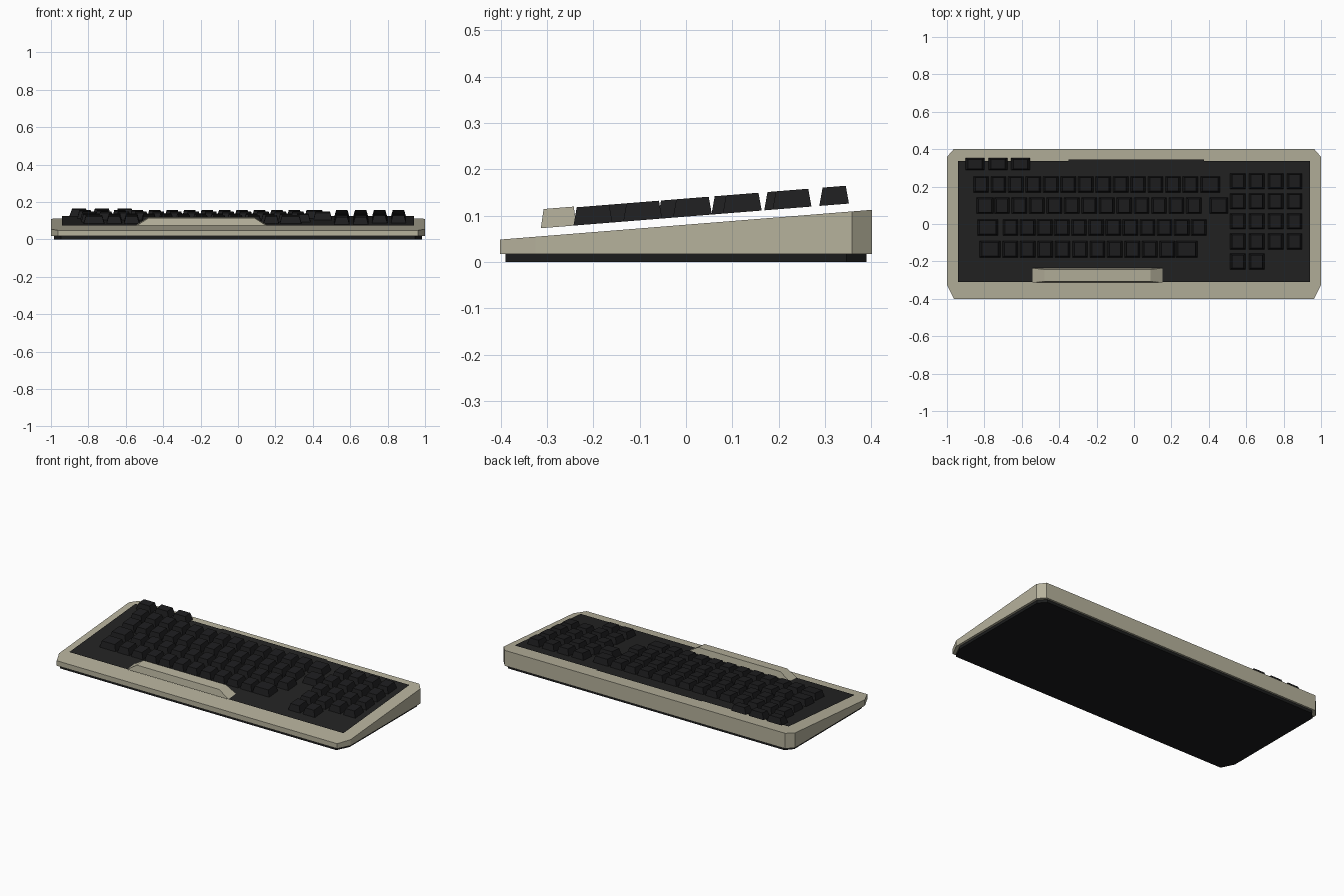
import bpy, bmesh

if "Cube" in bpy.data.objects:
    bpy.data.objects.remove(bpy.data.objects["Cube"])

SLOPE = 0.08


def mat(name, col):
    m = bpy.data.materials.new(name)
    m.diffuse_color = (*col, 1)
    m.use_nodes = True
    m.node_tree.nodes["Principled BSDF"].inputs["Base Color"].default_value = m.diffuse_color
    return m


BEIGE = mat("warm_beige", (0.47, 0.445, 0.335))
DECK = mat("deck_black", (0.0165, 0.0165, 0.0165))
KEY = mat("key_black", (0.0125, 0.0125, 0.0135))
BASE = mat("base_black", (0.011, 0.0115, 0.012))


def finish(bm, name, m):
    bmesh.ops.recalc_face_normals(bm, faces=bm.faces)
    me = bpy.data.meshes.new(name)
    bm.to_mesh(me)
    bm.free()
    ob = bpy.data.objects.new(name, me)
    bpy.context.collection.objects.link(ob)
    me.materials.append(m)
    return ob


def deck_z(y):
    return 0.098 + SLOPE * y


def outline(w, d):
    # rectangle with cut corners, longer cut along the sides at the front
    right = [(w - 0.038, -d), (w, -d + 0.077), (w, d - 0.043), (w - 0.038, d)]
    return right + [(-x, y) for x, y in reversed(right)]


def slab(name, pts, zbot, ztop, m):
    bm = bmesh.new()
    low = [bm.verts.new((x, y, zbot)) for x, y in pts]
    top = [bm.verts.new((x, y, ztop(y))) for x, y in pts]
    n = len(pts)
    bm.faces.new(low[::-1])
    bm.faces.new(top)
    for i in range(n):
        j = (i + 1) % n
        bm.faces.new((low[i], low[j], top[j], top[i]))
    return finish(bm, name, m)


def add_key(bm, x, y, w, d, h=0.039, ix=0.011, iy=0.007):
    # tapered cap, open underneath, following the deck slope
    rings = []
    for sx, sy, dz in ((0, 0, 0), (ix, iy, h)):
        a, b = w / 2 - sx, d / 2 - sy
        rings.append([bm.verts.new((x + i * a, y + j * b, deck_z(y + j * b) + dz))
                      for i, j in ((-1, -1), (1, -1), (1, 1), (-1, 1))])
    low, top = rings
    bm.faces.new(top)
    for i in range(4):
        j = (i + 1) % 4
        bm.faces.new((low[i], low[j], top[j], top[i]))


def key_row(name, y, keys, d=0.086, **kw):
    bm = bmesh.new()
    for x, w in keys:
        add_key(bm, x, y, w, d, **kw)
    return finish(bm, name, KEY)


def run(start, step, count, w=0.082):
    return [(start + step * i, w) for i in range(count)]


# base tray and wedge case
slab("base_tray", outline(0.985, 0.39), 0.0, lambda y: 0.0175, BASE)
slab("case", outline(1.0, 0.402), 0.0175, lambda y: 0.0805 + SLOPE * y, BEIGE)

# thin deck sheet the keys sit on, with a small tab at the back
bm = bmesh.new()
for x0, x1, y0, y1 in ((-0.94, 0.94, -0.31, 0.337), (-0.35, 0.375, 0.337, 0.345)):
    bm.faces.new([bm.verts.new((x, y, deck_z(y) - 0.0005))
                  for x, y in ((x0, y0), (x1, y0), (x1, y1), (x0, y1))])
finish(bm, "deck", DECK)

# main key rows
P = 0.0933
key_row("number_row", 0.212, run(-0.818, P, 13) + [(0.408, 0.105)])
key_row("upper_row", 0.098, [(-0.797, 0.092)] + run(-0.706, P, 12) + [(0.453, 0.1)])
key_row("middle_row", -0.018, [(-0.783, 0.11)] + run(-0.66, 0.0915, 12))
key_row("lower_row", -0.135, [(-0.77, 0.11)] + run(-0.662, P, 10) + [(0.281, 0.115)])

# function keys
key_row("function_keys", 0.32, run(-0.85, 0.122, 3, 0.102), d=0.064, ix=0.014)

# number pad, two keys in the last row
for i in range(5):
    key_row("numpad_row_%d" % (i + 1), 0.229 - 0.1075 * i,
            run(0.555, 0.101, 2 if i == 4 else 4), d=0.084)

# space bar
bm = bmesh.new()
add_key(bm, -0.195, -0.275, 0.695, 0.077, h=0.041, ix=0.065, iy=0.006)
finish(bm, "space_bar", BEIGE)
